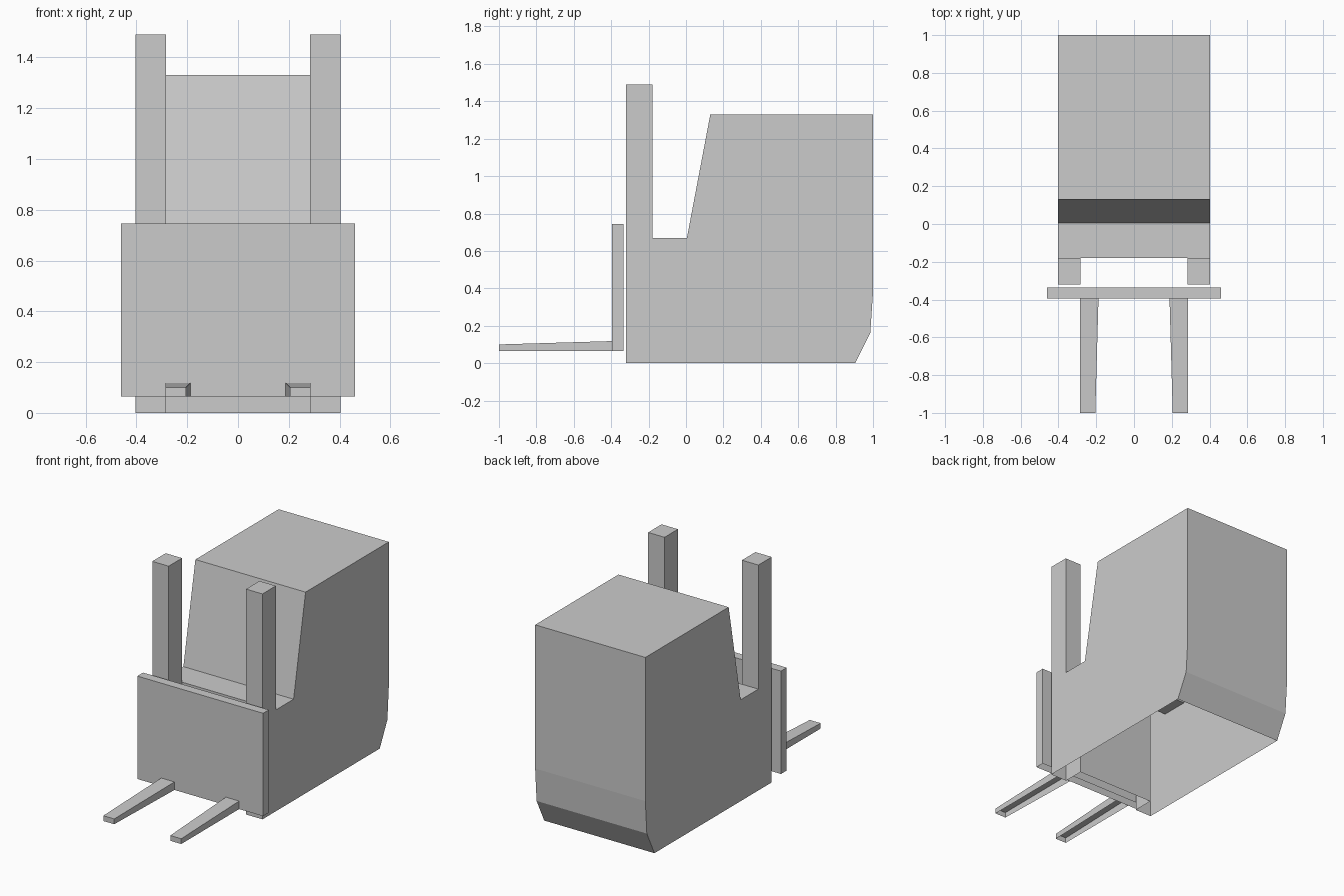
import bpy
import bmesh

cube = bpy.data.objects.get("Cube")
if cube:
    bpy.data.objects.remove(cube, do_unlink=True)

GREY = (0.6, 0.6, 0.6, 1.0)
paint = bpy.data.materials.new("plain grey")
paint.use_nodes = True
paint.diffuse_color = GREY
paint.node_tree.nodes["Principled BSDF"].inputs["Base Color"].default_value = GREY


def shell(name, profile, x0, x1, skip=(), mirror=False, taper=None):
    """Extrude a (y, z) profile along x, leaving the skipped edges open."""
    bm = bmesh.new()
    left = [bm.verts.new((x0, y, z)) for y, z in profile]
    right = [bm.verts.new((x1, y, z)) for y, z in profile]
    n = len(profile)
    for i in range(n if n > 2 else 1):
        if i not in skip:
            j = (i + 1) % n
            bm.faces.new((left[i], left[j], right[j], right[i]))
    if n > 2:
        bm.faces.new(left[::-1])
        bm.faces.new(right)
    if taper:
        for v in left:
            v.co.x = taper(v.co.y)
    bmesh.ops.recalc_face_normals(bm, faces=bm.faces[:])
    mesh = bpy.data.meshes.new(name)
    bm.to_mesh(mesh)
    bm.free()
    mesh.materials.append(paint)
    obj = bpy.data.objects.new(name, mesh)
    bpy.context.collection.objects.link(obj)
    if mirror:
        obj.modifiers.new("Mirror", "MIRROR").use_mirror_merge = False
    return obj


FRONT, RECESS, FLOOR = -0.32, -0.18, 0.67

# Hollow body, open underneath and where it meets the posts
shell("body", [(RECESS, 0), (RECESS, FLOOR), (0.005, FLOOR), (0.13, 1.33),
               (1.0, 1.33), (1.0, 0.38), (0.985, 0.16), (0.905, 0)],
      -0.403, 0.403, skip=(0, 7))

# Wall between the posts
shell("front_wall", [(RECESS, 0), (RECESS, FLOOR)], -0.283, 0.283)

# Hollow posts, open into the body below the floor
shell("mast_posts", [(FRONT, 0), (FRONT, 1.49), (RECESS, 1.49),
                     (RECESS, FLOOR), (RECESS, 0)],
      0.283, 0.403, skip=(3, 4), mirror=True)

# Upright carriage plate, open underneath
shell("carriage_plate", [(-0.395, 0.065), (-0.395, 0.745),
                         (-0.335, 0.745), (-0.335, 0.065)],
      -0.46, 0.46, skip=(3,))

# Tapered lifting forks, open underneath
shell("forks", [(-1.0, 0.065), (-1.0, 0.10), (-0.395, 0.118), (-0.395, 0.065)],
      0.19, 0.285, skip=(3,), mirror=True,
      taper=lambda y: 0.205 if y < -0.9 else 0.188)
